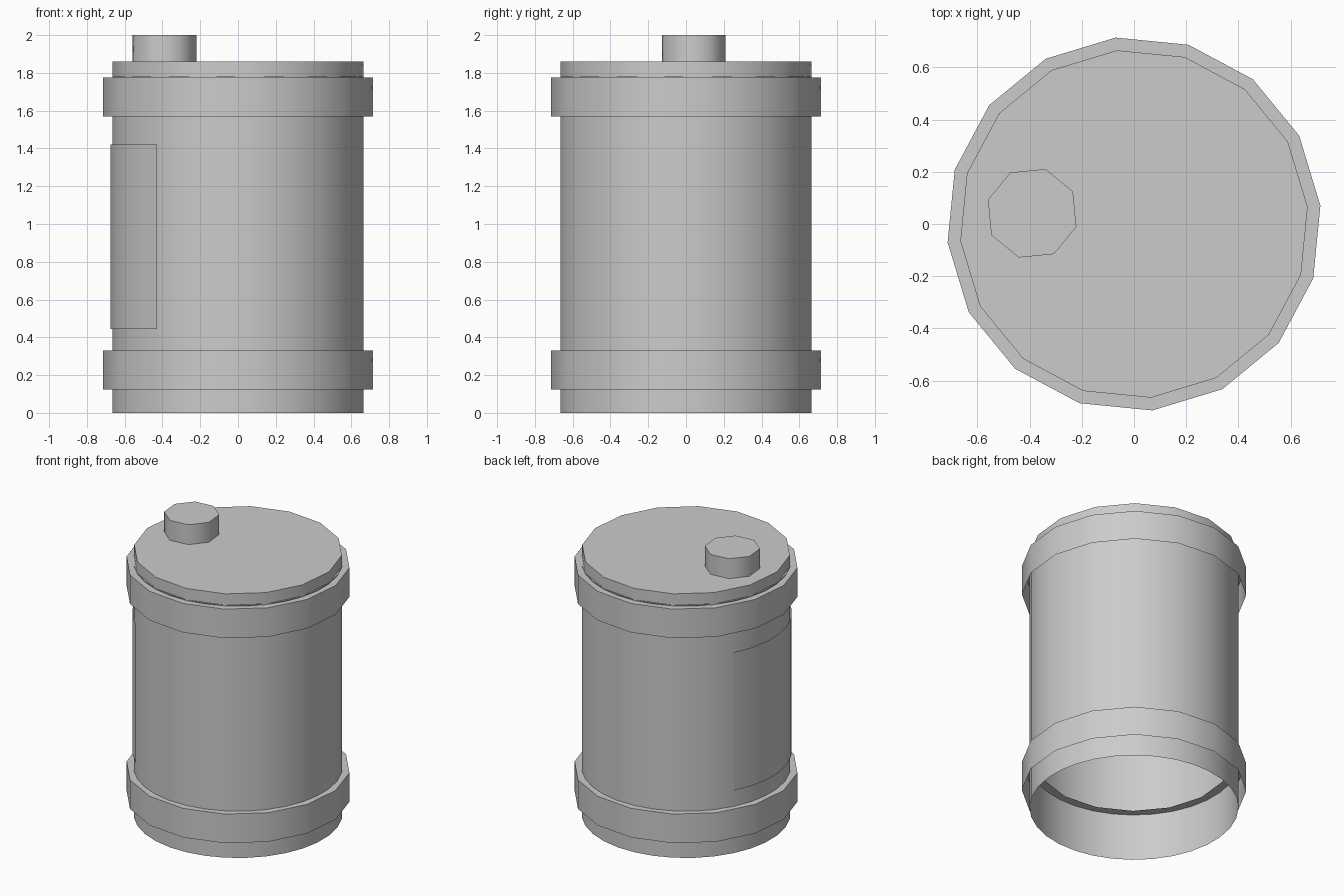
import bpy
import bmesh
from math import cos, sin, radians

if "Cube" in bpy.data.objects:
    bpy.data.objects.remove(bpy.data.objects["Cube"])

TURN = 5.625  # all parts share this small rotation


def lathe(name, profile, sides, centre=(0, 0), start=TURN, sweep=360, cap=False):
    """Revolve a (radius, z) profile, listed bottom to top, around z."""
    bm = bmesh.new()
    closed = sweep == 360
    count = sides if closed else sides + 1
    rings = []
    for r, z in profile:
        ring = []
        for i in range(count):
            a = radians(start + sweep * i / sides)
            ring.append(bm.verts.new((centre[0] + r * cos(a), centre[1] + r * sin(a), z)))
        rings.append(ring)
    for low, high in zip(rings, rings[1:]):
        for i in range(sides):
            j = (i + 1) % count
            bm.faces.new((low[i], low[j], high[j], high[i]))
    if cap:
        bm.faces.new(rings[-1])
    mesh = bpy.data.meshes.new(name)
    bm.to_mesh(mesh)
    bm.free()
    ob = bpy.data.objects.new(name, mesh)
    bpy.context.collection.objects.link(ob)
    bpy.ops.object.select_all(action='DESELECT')
    ob.select_set(True)
    bpy.context.view_layer.objects.active = ob
    bpy.ops.object.shade_smooth_by_angle(angle=radians(50))
    return ob


# Open-bottomed drum wall and closed lid
lathe("drum_wall", [(0.668, 0), (0.668, 1.78)], 32)
lathe("lid", [(0.668, 1.78), (0.668, 1.86)], 16, cap=True)

# Two bands: outer wall plus a top lip that runs inside the drum
for name, z in (("lower_band", 0.125), ("upper_band", 1.57)):
    lathe(name, [(0.717, z), (0.717, z + 0.205), (0.615, z + 0.205)], 16)

# Off-centre filler cap
lathe("filler_cap", [(0.177, 1.86), (0.177, 2.0)], 8,
      centre=(-0.39, 0.041), start=TURN + 22.5, cap=True)

# Curved label panel on the left side
lathe("side_panel", [(0.677, 0.445), (0.677, 1.42)], 7,
      start=TURN + 13 * 11.25, sweep=7 * 11.25)
